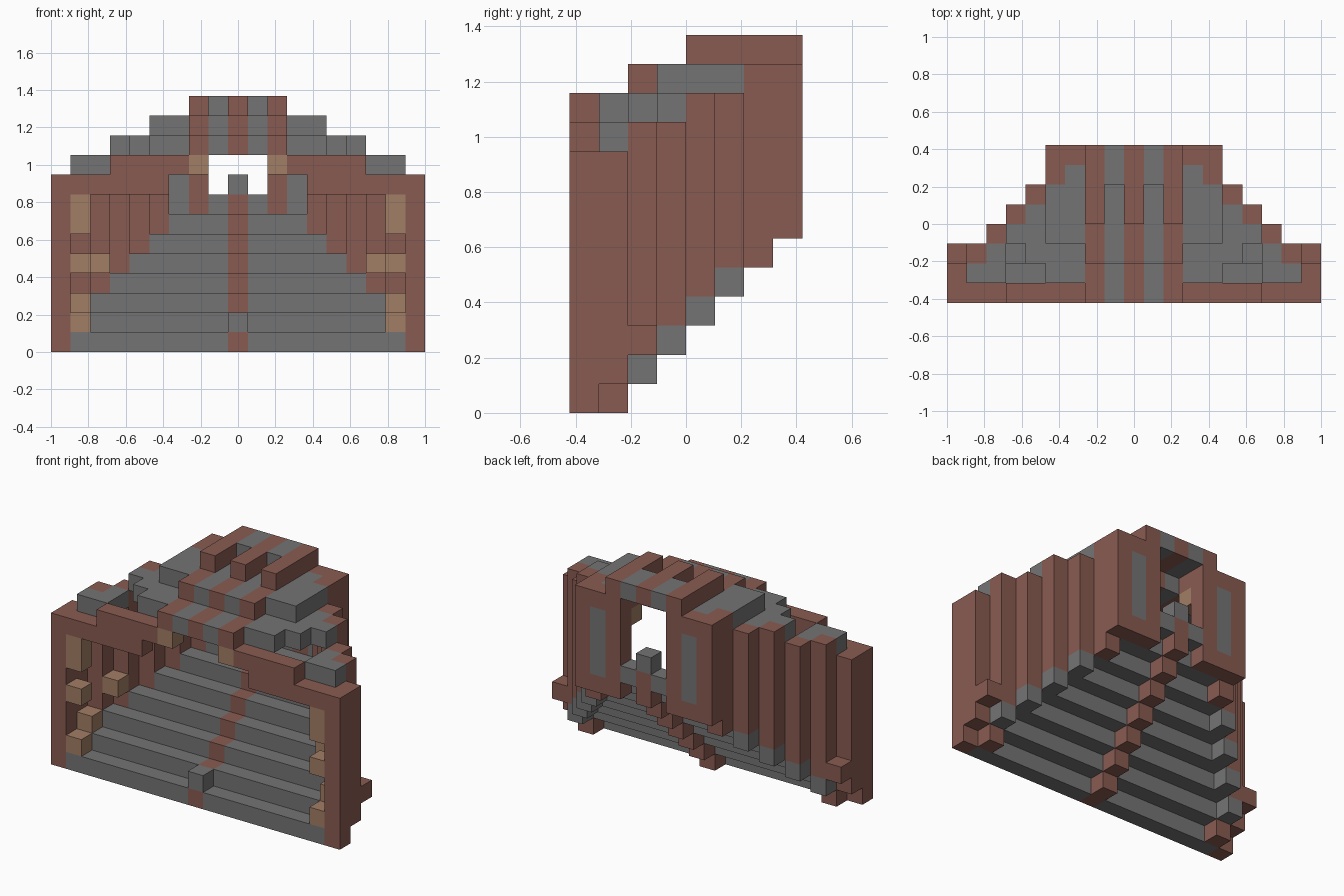
import bpy, bmesh
from mathutils import Vector

cube = bpy.data.objects.get("Cube")
if cube:
    bpy.data.objects.remove(cube)

U = 2 / 19  # size of one block


def material(name, rgb):
    m = bpy.data.materials.new(name)
    m.use_nodes = True
    m.diffuse_color = (*rgb, 1)
    m.node_tree.nodes["Principled BSDF"].inputs["Base Color"].default_value = (*rgb, 1)
    return m


BROWN, GREY, GOLD = range(3)
mats = [material("brown brick", (0.25, 0.105, 0.083)),
        material("grey stone", (0.175, 0.175, 0.175)),
        material("warm lamp", (0.36, 0.21, 0.13))]
cells = {}  # block position -> (part, colour)


def span(v):
    return range(v[0], v[1] + 1) if isinstance(v, tuple) else (v,)


def blocks(part, colour, x, y, z):
    """Fill a range of blocks on both sides of the middle."""
    for i in span(x):
        for j in span(y):
            for k in span(z):
                cells[i, j, k] = cells[-i, j, k] = (part, colour)


# Stepped floor with a brown centre strip and a rib below it
for k, half in enumerate((8, 8, 7, 6, 5, 4, 3, 3)):
    blocks("stepped_floor", GREY, (1, half), k, k)
    blocks("stepped_floor", BROWN, 0, k, k)
    if k:
        blocks("floor_rib", BROWN, 0, k, k - 1)
blocks("front_post", GREY, 0, 0, 1)

# Side walls narrowing towards the back
blocks("side_wall", BROWN, 9, 0, (0, 8))
blocks("side_wall", BROWN, 9, 1, (1, 8))
blocks("side_wall", BROWN, 8, 1, 0)
blocks("side_wall", BROWN, 9, 2, 2)
for x, y, top in ((8, 2, 9), (7, 3, 9), (6, 4, 10), (5, 5, 10), (4, 6, 11), (4, 7, 11)):
    blocks("side_wall", BROWN, x, y, (y, top))
    blocks("side_wall", GREY if x > 4 else BROWN, x, y, y - 1)

# Back wall with its window and sill post
blocks("back_wall", BROWN, (2, 3), 7, (6, 11))
blocks("back_wall", GREY, 3, 7, (7, 10))
blocks("window_post", GREY, 0, 7, 8)

# Front arch
blocks("front_arch", BROWN, (4, 8), 0, 8)
blocks("front_arch", BROWN, (3, 6), 0, 9)
blocks("front_arch", BROWN, (0, 2), 0, 10)
blocks("front_arch", GREY, 1, 0, 10)

# Terraced roof
blocks("roof", GREY, (7, 8), 1, 9)
blocks("roof", GREY, 7, 2, 9)
blocks("roof", GREY, (3, 4), (1, 2), 10)
blocks("roof", GREY, 5, (2, 4), 10)
blocks("roof", GREY, 6, 3, 10)
blocks("roof", GREY, (3, 4), (3, 5), 11)
blocks("roof", GREY, 3, 6, 11)
for x, colour in ((0, BROWN), (1, GREY), (2, BROWN)):
    blocks("roof", colour, x, 1, 10)
    blocks("roof", colour, x, (2, 5), 11)
    blocks("roof_beams", colour, x, (6 if x == 1 else 4, 7), 12)
blocks("roof", BROWN, 2, 6, 11)

# Lamps
for x, y, z in ((8, 0, 1), (8, 1, 2), (8, 0, 4), (7, 2, 4), (8, 0, (6, 7)), (2, 0, 9), (2, 6, 10)):
    blocks("lamps", GOLD, x, y, z)

# Turn the exposed block sides of each part into a mesh
for part in sorted({p for p, _ in cells.values()}):
    bm = bmesh.new()
    for pos, (owner, colour) in cells.items():
        if owner != part:
            continue
        centre = Vector((pos[0], pos[1] - 3.5, pos[2] + 0.5))
        for axis in range(3):
            for sign in (-1, 1):
                n = Vector((0, 0, 0))
                n[axis] = sign
                if tuple(int(a + b) for a, b in zip(pos, n)) in cells:
                    continue
                a = Vector((0, 0, 0))
                a[(axis + 1) % 3] = 0.5
                b = n.cross(a)
                mid = centre + n / 2
                corners = (mid + a + b, mid - a + b, mid - a - b, mid + a - b)
                face = bm.faces.new([bm.verts.new(c * U) for c in corners])
                face.material_index = colour
    bmesh.ops.remove_doubles(bm, verts=bm.verts[:], dist=0.001)
    bmesh.ops.dissolve_limit(bm, angle_limit=0.01, verts=bm.verts[:], edges=bm.edges[:],
                             delimit={'MATERIAL'})
    mesh = bpy.data.meshes.new(part)
    bm.to_mesh(mesh)
    bm.free()
    for m in mats:
        mesh.materials.append(m)
    bpy.context.collection.objects.link(bpy.data.objects.new(part, mesh))
